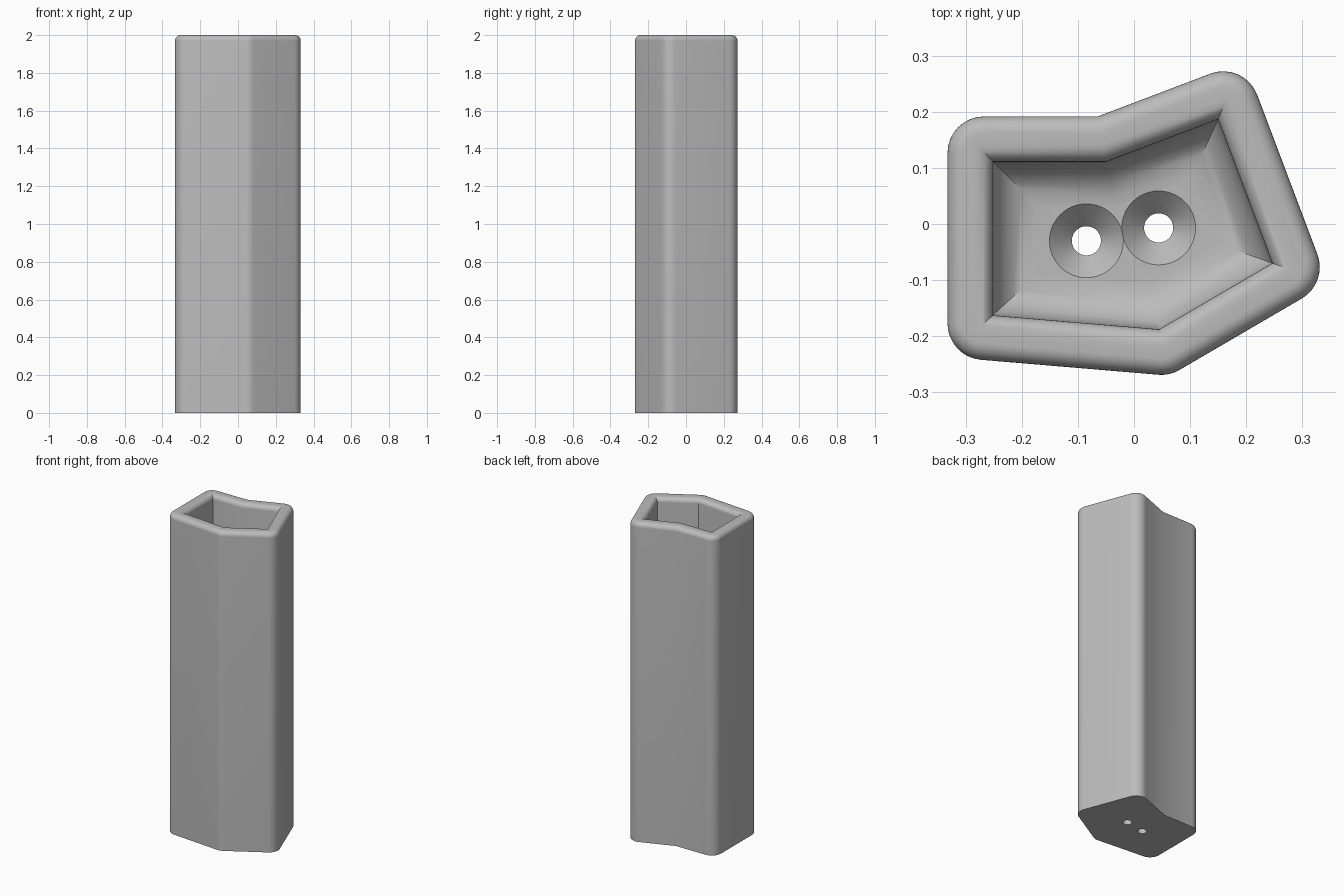
import bpy
import bmesh
from math import sin, cos, tan, pi, radians
from mathutils import Vector

cube = bpy.data.objects.get("Cube")
if cube:
    bpy.data.objects.remove(cube, do_unlink=True)

HEIGHT, WALL, FLOOR = 2.0, 0.081, 0.08
CORNER, RIM, COVE = 0.065, 0.03, 0.08
STEPS = 8

# Plan of the cavity, counter-clockwise
PLAN = [Vector(p) for p in ((-0.252, 0.111), (-0.252, -0.163), (0.045, -0.188),
                            (0.247, -0.07), (0.15, 0.187), (-0.05, 0.111))]

grey = bpy.data.materials.new("plain grey")
grey.use_nodes = True
grey.diffuse_color = (0.5, 0.5, 0.5, 1)
grey.node_tree.nodes["Principled BSDF"].inputs["Base Color"].default_value = (0.5, 0.5, 0.5, 1)


def outline(distance, radius=0):
    """Offset the plan outward and round its convex corners."""
    points = []
    for i, corner in enumerate(PLAN):
        a = (corner - PLAN[i - 1]).normalized()
        b = (PLAN[(i + 1) % len(PLAN)] - corner).normalized()
        na, nb = Vector((a.y, -a.x)), Vector((b.y, -b.x))
        miter = (na + nb) / (1 + na.dot(nb))
        if radius and a.cross(b) > 0:
            centre = corner + miter * (distance - radius)
            turn = na.angle(nb)
            for k in range(STEPS + 1):
                t = turn * k / STEPS
                d = na * cos(t) + a * sin(t)
                points.append(centre + d * radius)
        else:
            points.append(corner + miter * distance)
    return points


def loft(name, rings):
    """Closed solid through (points, height) rings."""
    bm = bmesh.new()
    loops = [[bm.verts.new((p.x, p.y, z)) for p in pts] for pts, z in rings]
    for low, high in zip(loops, loops[1:]):
        n = len(low)
        for i in range(n):
            j = (i + 1) % n
            bm.faces.new((low[i], low[j], high[j], high[i]))
    bm.faces.new(loops[0][::-1])
    bm.faces.new(loops[-1])
    bmesh.ops.recalc_face_normals(bm, faces=bm.faces)
    mesh = bpy.data.meshes.new(name)
    bm.to_mesh(mesh)
    bm.free()
    mesh.materials.append(grey)
    obj = bpy.data.objects.new(name, mesh)
    bpy.context.collection.objects.link(obj)
    return obj


def circle(x, y, radius, sides=48):
    return [Vector((x + radius * cos(2 * pi * i / sides), y + radius * sin(2 * pi * i / sides)))
            for i in range(sides)]


quarter = [pi / 2 * k / STEPS for k in range(STEPS + 1)]

# Outer body with rounded corners and a rounded outer rim
body_rings = [(outline(WALL, CORNER), 0)]
for t in quarter:
    inset = RIM * (1 - cos(t))
    body_rings.append((outline(WALL - inset, CORNER - inset), HEIGHT - RIM + RIM * sin(t)))
body = loft("hollow_body", body_rings)

# Cavity with a coved floor and a flared mouth
cavity_rings = [(outline(-COVE * (1 - sin(t))), FLOOR + COVE * (1 - cos(t))) for t in quarter]
cavity_rings += [(outline(RIM * (1 - cos(t))), HEIGHT - RIM + RIM * sin(t)) for t in quarter]
cavity_rings.append((outline(RIM), HEIGHT + 0.1))
cutters = [loft("cavity_cutter", cavity_rings)]

# Two countersunk screw holes through the floor
for i, (x, y) in enumerate(((-0.085, -0.03), (0.044, -0.007))):
    cutters.append(loft(f"screw_hole_cutter_{i + 1}", [
        (circle(x, y, 0.026), -0.1), (circle(x, y, 0.026), FLOOR - 0.04),
        (circle(x, y, 0.066), FLOOR), (circle(x, y, 0.066), FLOOR + 0.05)]))

bpy.context.view_layer.objects.active = body
for cutter in cutters:
    cut = body.modifiers.new(cutter.name, 'BOOLEAN')
    cut.operation = 'DIFFERENCE'
    cut.solver = 'EXACT'
    cut.object = cutter
    bpy.ops.object.modifier_apply(modifier=cut.name)
for cutter in cutters:
    bpy.data.objects.remove(cutter, do_unlink=True)

# Smooth shading with crisp edges
bpy.ops.object.select_all(action='DESELECT')
body.select_set(True)
bpy.ops.object.shade_smooth_by_angle(angle=radians(30))
